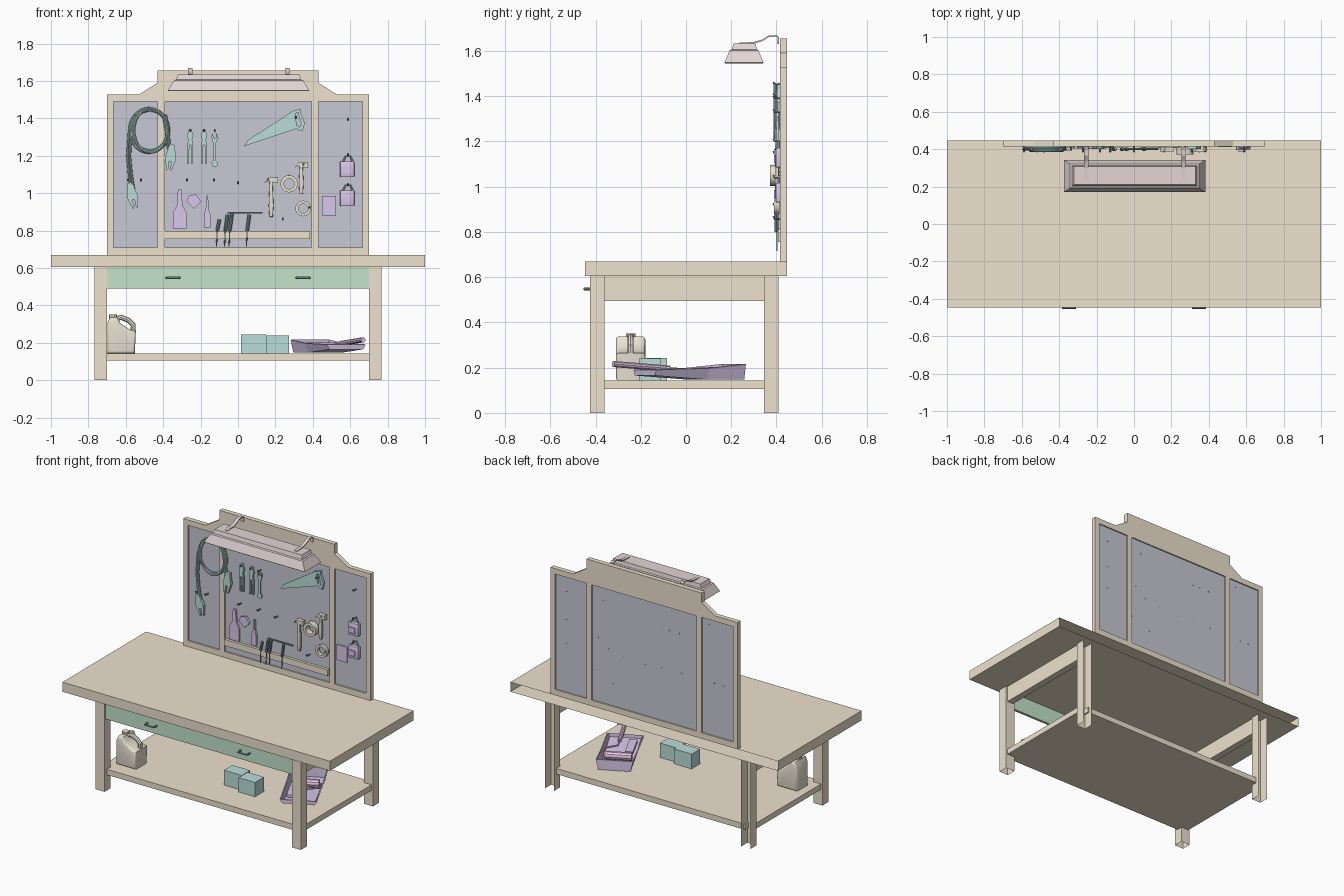
import bpy, bmesh, math
from mathutils import Matrix, Vector

if "Cube" in bpy.data.objects:
    bpy.data.objects.remove(bpy.data.objects["Cube"])


def mat(name, r, g, b):
    m = bpy.data.materials.new(name)
    m.diffuse_color = (r, g, b, 1)
    m.use_nodes = True
    m.node_tree.nodes["Principled BSDF"].inputs["Base Color"].default_value = m.diffuse_color
    return m


WOOD = mat("wood", .85, .76, .62)
PANEL = mat("panel", .58, .58, .67)
GREEN = mat("green", .55, .77, .6)
TEAL = mat("teal", .5, .73, .7)
PURPLE = mat("purple", .7, .58, .83)
PINK = mat("pink", .83, .58, .8)
ROSE = mat("rose", .77, .66, .66)
CREAM = mat("cream", .82, .76, .65)
DARK = mat("dark", .25, .35, .36)


def add(name, bm, m, smooth=False):
    bmesh.ops.recalc_face_normals(bm, faces=bm.faces)
    me = bpy.data.meshes.new(name)
    bm.to_mesh(me)
    bm.free()
    me.materials.append(m)
    ob = bpy.data.objects.new(name, me)
    bpy.context.collection.objects.link(ob)
    if smooth:
        for p in me.polygons:
            p.use_smooth = True
        me.set_sharp_from_angle(angle=math.radians(35))
    return ob


def box(name, x0, x1, y0, y1, z0, z1, m, drop=(), bevel=0):
    """Box; drop lists outward directions whose face is left open."""
    bm = bmesh.new()
    bmesh.ops.create_cube(bm, size=1)
    for v in bm.verts:
        v.co = ((x0 + x1) / 2 + v.co.x * (x1 - x0), (y0 + y1) / 2 + v.co.y * (y1 - y0),
                (z0 + z1) / 2 + v.co.z * (z1 - z0))
    bm.normal_update()
    gone = [f for f in bm.faces if any(f.normal.dot(Vector(d)) > .9 for d in drop)]
    bmesh.ops.delete(bm, geom=gone, context='FACES')
    if bevel:
        bmesh.ops.bevel(bm, geom=bm.edges[:], offset=bevel, segments=2, affect='EDGES', profile=.5)
    return add(name, bm, m, bool(bevel))


def prism(name, pts, y0, y1, m, bevel=0):
    """Front (x, z) outline extruded from y0 to y1."""
    bm = bmesh.new()
    f = bm.faces.new([bm.verts.new((x, y0, z)) for x, z in pts])
    ext = bmesh.ops.extrude_face_region(bm, geom=[f])
    bmesh.ops.translate(bm, vec=(0, y1 - y0, 0),
                        verts=[g for g in ext['geom'] if isinstance(g, bmesh.types.BMVert)])
    if bevel:
        es = [e for e in bm.edges if abs(e.verts[0].co.y - e.verts[1].co.y) < 1e-5]
        bmesh.ops.bevel(bm, geom=es, offset=bevel, segments=3, affect='EDGES', profile=.5)
    return add(name, bm, m, bool(bevel))


def tube(name, pts, r, m, res=2, closed=False):
    cu = bpy.data.curves.new(name, 'CURVE')
    cu.dimensions = '3D'
    cu.bevel_depth, cu.bevel_resolution, cu.use_fill_caps = r, res, True
    s = cu.splines.new('POLY')
    s.points.add(len(pts) - 1)
    for p, c in zip(s.points, pts):
        p.co = (*c, 1)
    s.use_cyclic_u = closed
    tmp = bpy.data.objects.new(name, cu)
    bpy.context.collection.objects.link(tmp)
    me = bpy.data.meshes.new_from_object(tmp.evaluated_get(bpy.context.evaluated_depsgraph_get()))
    bpy.data.objects.remove(tmp)
    bm = bmesh.new()
    bm.from_mesh(me)
    return add(name, bm, m, True)


def ring(name, x, z, ro, ri, y0, y1, m, n=20):
    """Flat roll lying against the board."""
    bm = bmesh.new()
    prof = [(ri, y0), (ro, y0), (ro, y1), (ri, y1)]
    loops = [[bm.verts.new((x + r * math.cos(a), y, z + r * math.sin(a))) for r, y in prof]
             for a in (2 * math.pi * i / n for i in range(n))]
    for i in range(n):
        a, b = loops[i], loops[(i + 1) % n]
        for k in range(4):
            bm.faces.new((a[k], a[(k + 1) % 4], b[(k + 1) % 4], b[k]))
    return add(name, bm, m, True)


def mirrored(half, cx, cz):
    """Complete a right-hand half outline into a symmetrical one."""
    return [(cx + x, cz + z) for x, z in half] + [(cx - x, cz + z) for x, z in reversed(half) if x]


# --- Table: top, legs, aprons, lower shelf, drawer
BACK, DOWN = (0, 1, 0), (0, 0, -1)
box("table_top", -1, 1, -.447, .447, .605, .67, WOOD, [BACK])
for s, side in ((-1, "left"), (1, "right")):
    x0, x1 = sorted((s * .70, s * .768))
    box(side + "_front_leg", x0, x1, -.425, -.36, 0, .605, WOOD, [DOWN])
    box(side + "_back_leg", x0, x1, .345, .41, 0, .605, WOOD, [DOWN, BACK])
    a0, a1 = sorted((s * .71, s * .757))
    box(side + "_apron", a0, a1, -.36, .345, .495, .605, WOOD)
    box(side + "_shelf_bearer", a0, a1, -.36, .345, .105, .143, WOOD)
    hx = s * .348
    tube(side + "_drawer_handle", [(hx - .035, -.418, .548), (hx - .033, -.45, .548),
                                   (hx + .033, -.45, .548), (hx + .035, -.418, .548)], .006, DARK)
box("lower_shelf", -.71, .71, -.40, .385, .105, .143, WOOD)
box("drawer_front", -.70, .70, -.418, -.40, .49, .605, GREEN)

# --- Tool board: shaped header, stiles, rails, inset panels
prism("board_header", mirrored([(.70, 1.49), (.70, 1.527), (.53, 1.527), (.43, 1.59), (.43, 1.655)], 0, 0),
      .415, .447, WOOD)
box("board_bottom_rail", -.70, .70, .415, .447, .67, .71, WOOD)
for n, a, b in (("left_outer", -.70, -.665), ("left_inner", -.43, -.39),
                ("right_inner", .392, .43), ("right_outer", .665, .70)):
    box(n + "_stile", a, b, .415, .447, .71, 1.49, WOOD)
for n, a, b in (("left", -.665, -.43), ("centre", -.39, .392), ("right", .43, .665)):
    box(n + "_panel", a, b, .425, .438, .71, 1.49, PANEL)
box("screwdriver_rail", -.39, .385, .407, .425, .755, .797, WOOD)

# --- Lamp: open hipped shade, inner tube, two strap brackets
bm = bmesh.new()
levels = [(.378, .17, .343, 1.548), (.345, .193, .32, 1.603), (.335, .203, .312, 1.607), (.325, .21, .308, 1.633)]
rows = [[bm.verts.new((.003 + sx * w, y, z)) for sx, y in ((-1, a), (1, a), (1, b), (-1, b))]
        for w, a, b, z in levels]
for lo, hi in zip(rows, rows[1:]):
    for k in range(4):
        bm.faces.new((lo[k], lo[(k + 1) % 4], hi[(k + 1) % 4], hi[k]))
bm.faces.new(rows[-1])
shade = add("lamp_shade", bm, ROSE)
sol = shade.modifiers.new("thickness", 'SOLIDIFY')
sol.thickness = .005
tube("lamp_tube", [(-.30, .257, 1.59), (.30, .257, 1.59)], .014, ROSE)
strap = [(.235, 1.636), (.30, 1.64), (.335, 1.65), (.365, 1.668), (.40, 1.67), (.412, 1.66), (.412, 1.63)]
for s, cx in (("left", -.255), ("right", .265)):
    bm = bmesh.new()
    prev = None
    for y, z in strap:
        cur = [bm.verts.new((cx + d, y, z)) for d in (-.011, .011)]
        if prev:
            bm.faces.new((prev[0], prev[1], cur[1], cur[0]))
        prev = cur
    add(s + "_lamp_bracket", bm, ROSE).modifiers.new("thickness", 'SOLIDIFY').thickness = .007

# --- Coiled cables with spring clamps
for k, (rx, rz, y) in enumerate(((.105, .118, .41), (.096, .108, .400), (.088, .118, .393))):
    tube("cable_coil_%d" % k, [(-.475 + .004 * k + rx * math.cos(t), y, 1.335 + rz * math.sin(t))
         for t in (2 * math.pi * i / 32 for i in range(32))], .007, TEAL, closed=True)
for dx in (0, .014):
    tube("left_cable_tail", [(-.55 + dx, .4, 1.42), (-.583 + dx, .4, 1.33), (-.592 + dx, .4, 1.2),
                             (-.583 + dx, .4, 1.10), (-.57 + dx, .4, 1.02)], .006, TEAL)
    tube("right_cable_tail", [(-.40 + dx, .4, 1.42), (-.385 + dx, .4, 1.33), (-.38 + dx, .4, 1.26),
                              (-.36 + dx, .4, 1.21)], .006, TEAL)
clamp = [(0, .07), (.012, .07), (.03, .0), (.024, -.03), (.013, -.07), (.004, -.06), (.007, -.02), (0, .01)]
for n, cx, cz, ang in (("left", -.565, .985, .25), ("right", -.36, 1.19, -.12)):
    c, s = math.cos(ang), math.sin(ang)
    pts = [(cx + x * c - z * s, cz + x * s + z * c) for x, z in mirrored(clamp[:-1], 0, 0)]
    prism(n + "_cable_clamp", pts, .393, .413, TEAL)

# --- Pliers and spanner
plier = [(.006, .185), (.011, .17), (.018, .15), (.011, .13), (.016, .08), (.014, 0), (.007, 0), (.004, .10)]
for i, cx in enumerate((-.256, -.182)):
    prism("pliers_%d" % i, mirrored(plier, cx, 1.157), .40, .414, TEAL)
prism("spanner", mirrored([(.006, .155), (.009, .18), (.017, .165), (.014, .14), (.006, .125), (.007, .035),
                           (.016, .025), (.014, .008), (.007, 0)], -.125, 1.14), .408, .416, TEAL)

# --- Hand saw with a looped grip
prism("saw_blade", [(.03, 1.25), (.055, 1.285), (.295, 1.44), (.315, 1.345)], .408, .413, TEAL)
grip = [(.285, 1.437), (.335, 1.452), (.335, 1.43), (.357, 1.375), (.345, 1.33), (.305, 1.345)]
inner = [(.306, 1.425), (.323, 1.432), (.322, 1.42), (.337, 1.375), (.332, 1.352), (.314, 1.362)]
for i in range(6):
    j = (i + 1) % 6
    prism("saw_grip_%d" % i, [grip[i], grip[j], inner[j], inner[i]], .402, .418, TEAL)

# --- Hammers and tape rolls
for i, (cx, top, low) in enumerate(((.177, 1.083, .873), (.338, 1.163, .995))):
    prism("hammer_handle_%d" % i, mirrored([(.009, low), (.013, low + .06), (.007, top)], cx, 0),
          .393, .41, CREAM, .003)
    prism("hammer_head_%d" % i, [(cx - .037, top - .028), (cx - .015, top - .018), (cx + .018, top - .026),
          (cx + .036, top - .03), (cx + .036, top + .002), (cx + .015, top), (cx - .01, top + .004)],
          .388, .414, CREAM)
ring("large_tape_roll", .273, 1.05, .046, .028, .372, .412, CREAM)
ring("small_tape_roll", .348, .918, .042, .026, .388, .412, CREAM)

# --- Scrapers, dust pan and boxed items on the board
scraper = [(.036, 0), (.036, .085), (.015, .125), (.013, .17), (.009, .21)]
prism("wide_scraper", mirrored(scraper, -.312, .81), .404, .418, PURPLE)
prism("narrow_scraper", mirrored([(x * .5, z * .82) for x, z in scraper], -.165, .815), .404, .418, PURPLE)
prism("corner_scraper", [(-.275, .955), (-.235, .917), (-.198, .955), (-.225, .995), (-.262, .985)],
      .402, .418, PURPLE)
for i, z in enumerate((1.085, .93)):
    box("pouch_%d" % i, .545, .622, .395, .423, z, z + .085, PURPLE, bevel=.006)
    box("pouch_label_%d" % i, .556, .60, .388, .396, z + .02, z + .055, PURPLE)
    tube("pouch_loop_%d" % i, [(.56, .41, z + .08), (.575, .41, z + .112), (.60, .41, z + .112),
                               (.615, .41, z + .08)], .005, PURPLE)
box("hanging_card", .45, .525, .412, .42, .88, .985, PURPLE)

# --- Screwdrivers and their hanging bar
tube("hanging_bar", [(-.055, .40, .895), (.13, .40, .895)], .005, DARK)
for i, (cx, top) in enumerate(((-.105, .86), (-.062, .885), (-.038, .89), (.055, .885))):
    tube("screwdriver_grip_%d" % i, [(cx - .006, .4, .8), (cx + .006, .4, top)], .009, DARK)
    tube("screwdriver_tip_%d" % i, [(cx - .006, .402, .80), (cx - .01, .402, .715)], .003, DARK)

# --- Pegs through the panels
for i, (x, z) in enumerate(((.588, 1.39), (.588, 1.2), (.588, 1.04), (-.588, 1.065), (-.519, 1.065),
                            (-.273, 1.065), (-.128, 1.065), (0, 1.05), (.24, .857), (.38, .915),
                            (-.256, 1.33), (-.182, 1.33), (-.125, 1.33), (.31, 1.40), (-.48, 1.45),
                            (.16, 1.065), (.35, 1.145), (.273, 1.085))):
    tube("peg_%d" % i, [(x, .44, z), (x, .392, z), (x, .386, z + .012)], .0045, DARK, 1)

# --- Jug on the shelf
prism("jug_body", [(-.70, .143), (-.552, .143), (-.546, .265), (-.575, .268), (-.63, .305), (-.645, .338),
                   (-.685, .335), (-.70, .30)], -.31, -.18, CREAM, .014)
tube("jug_handle", [(-.66, -.245, .325), (-.625, -.245, .336), (-.585, -.245, .32), (-.56, -.245, .295),
                    (-.562, -.245, .25)], .014, CREAM)
tube("jug_cap", [(-.668, -.245, .33), (-.668, -.245, .352)], .022, CREAM, 3)

# --- Two small boxes
box("small_box_1", .017, .15, -.175, -.085, .143, .243, TEAL)
box("small_box_2", .15, .272, -.207, -.11, .143, .24, TEAL)

# --- Paint tray (deep at the back), with roller, turned on the shelf
bm = bmesh.new()
tray = [(-.23, .165, .19), (.03, .147, .197), (.21, .147, .215)]
rows = [[bm.verts.new(c) for c in ((-.116, v, top), (-.10, v, lo), (.10, v, lo), (.116, v, top))]
        for v, lo, top in tray]
for a, b in zip(rows, rows[1:]):
    for k in range(3):
        bm.faces.new((a[k], a[k + 1], b[k + 1], b[k]))
bm.faces.new(rows[0])
bm.faces.new(rows[-1])
parts = [add("paint_tray", bm, PURPLE)]
parts[0].modifiers.new("thickness", 'SOLIDIFY').thickness = .008
parts += [tube("roller_sleeve", [(-.085, .06, .178), (.085, .06, .178)], .026, PINK, 3),
          tube("roller_frame", [(.085, .06, .178), (.10, .05, .18), (.10, -.02, .187), (.02, -.06, .192),
                                (.02, -.14, .198)], .006, PINK),
          tube("roller_handle", [(.02, -.12, .196), (.02, -.395, .216)], .014, PINK, 3),
          box("tray_brush", -.085, -.035, -.16, .02, .175, .192, PURPLE)]
for p in parts:
    p.matrix_world = Matrix.Translation((.478, .025, 0)) @ Matrix.Rotation(math.radians(26), 4, 'Z')
